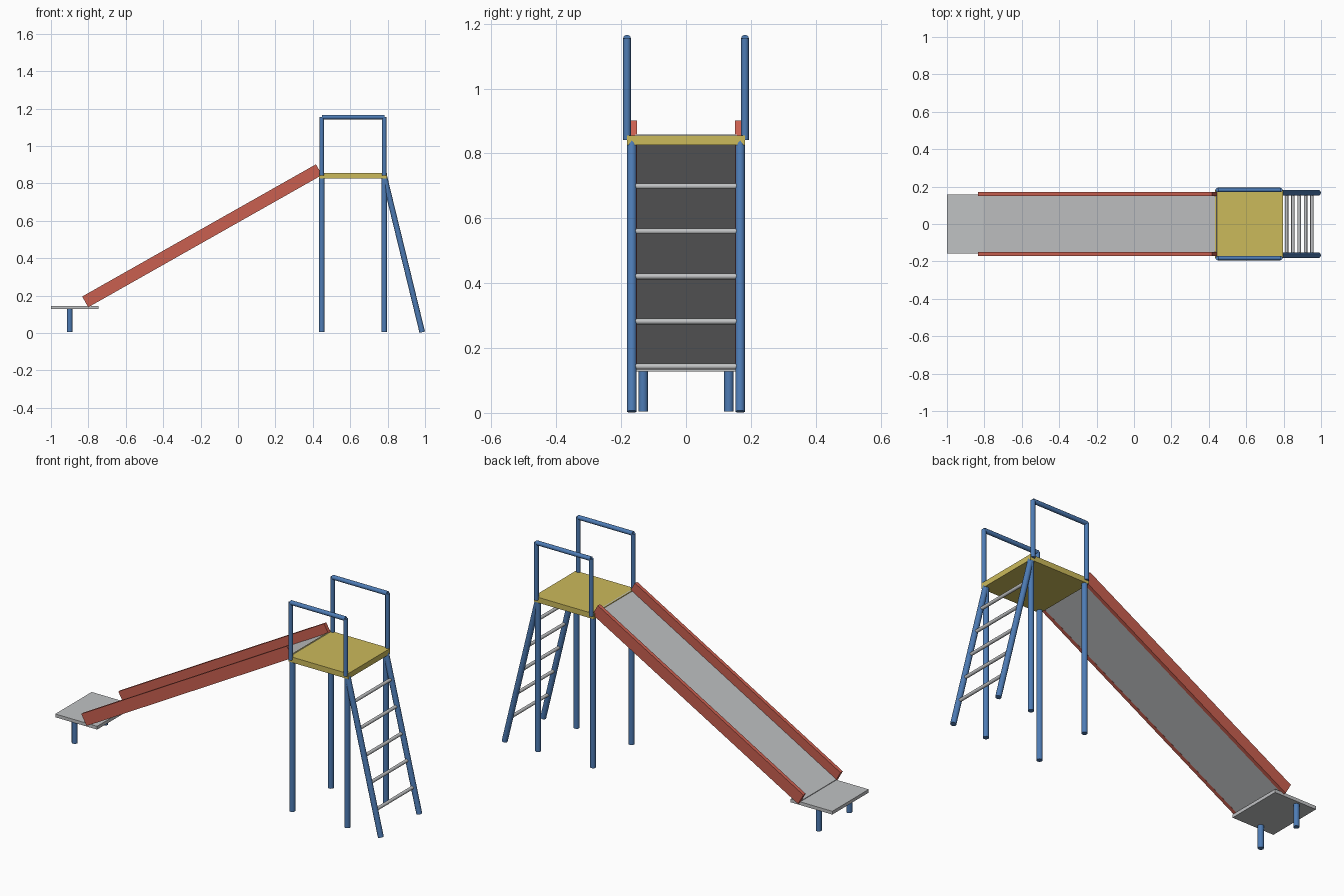
import bpy, bmesh, math
from mathutils import Vector, Matrix

if "Cube" in bpy.data.objects:
    bpy.data.objects.remove(bpy.data.objects["Cube"])


def material(name, color):
    m = bpy.data.materials.new(name)
    m.diffuse_color = (*color, 1)
    m.use_nodes = True
    m.node_tree.nodes["Principled BSDF"].inputs["Base Color"].default_value = m.diffuse_color
    return m


BLUE = material("blue paint", (0.075, 0.20, 0.46))
RED = material("red paint", (0.59, 0.115, 0.08))
YELLOW = material("yellow board", (0.60, 0.49, 0.105))
GREY = material("grey metal", (0.53, 0.54, 0.55))


def finish(name, bm, mat, smooth=False):
    me = bpy.data.meshes.new(name)
    bm.to_mesh(me)
    bm.free()
    me.materials.append(mat)
    ob = bpy.data.objects.new(name, me)
    bpy.context.collection.objects.link(ob)
    if smooth:
        bpy.ops.object.select_all(action='DESELECT')
        ob.select_set(True)
        bpy.context.view_layer.objects.active = ob
        bpy.ops.object.shade_smooth_by_angle(angle=math.radians(40))
    return ob


def box(name, center, size, mat, pitch=0.0):
    """Box tilted upwards towards +x by pitch."""
    bm = bmesh.new()
    mtx = (Matrix.Translation(center) @ Matrix.Rotation(-pitch, 4, 'Y')
           @ Matrix.Diagonal((*size, 1)))
    bmesh.ops.create_cube(bm, size=1, matrix=mtx)
    return finish(name, bm, mat)


def tube(name, a, b, r, mat):
    a, b = Vector(a), Vector(b)
    d = b - a
    bm = bmesh.new()
    mtx = Matrix.Translation((a + b) / 2) @ d.to_track_quat('Z', 'Y').to_matrix().to_4x4()
    bmesh.ops.create_cone(bm, cap_ends=True, segments=12, radius1=r, radius2=r,
                          depth=d.length, matrix=mtx)
    return finish(name, bm, mat, True)


FLOOR = 0.004
X_FRONT, X_BACK = 0.448, 0.782
LEG_Y, HAND_Y = 0.167, 0.182

# Platform
box("platform", (0.615, 0, 0.841), (0.364, 0.364, 0.03), YELLOW)

# Slide: rails and bed share the same slope
low, high = Vector((-0.817, 0, 0.166)), Vector((0.433, 0, 0.873))
along = high - low
pitch = math.atan2(along.z, along.x)
normal = Vector((-math.sin(pitch), 0, math.cos(pitch)))
mid = (low + high) / 2
RAIL_H, BED_T = 0.066, 0.015
box("slide_bed", mid - normal * (RAIL_H - BED_T - 0.001) / 2,
    (along.length, 0.316, BED_T), GREY, pitch)

# Exit board at the foot of the slide
box("exit_board", (-0.873, 0, 0.136), (0.254, 0.316, 0.018), GREY)

# Ladder line
foot, head = Vector((0.985, 0, FLOOR)), Vector((0.782, 0, 0.838))

for side, s in (("left", 1), ("right", -1)):
    y = Vector((0, s, 0))
    box("slide_rail_" + side, mid + y * 0.161,
        (along.length, 0.02, RAIL_H), RED, pitch)
    tube("exit_leg_" + side, (-0.9, s * 0.132, FLOOR), (-0.9, s * 0.132, 0.13), 0.015, BLUE)
    tube("ladder_rail_" + side, foot + y * LEG_Y, head + y * LEG_Y, 0.015, BLUE)
    # Platform legs and handrail posts
    for end, x in (("front", X_FRONT), ("back", X_BACK)):
        tube(f"platform_leg_{end}_{side}", (x, s * LEG_Y, FLOOR), (x, s * LEG_Y, 0.835), 0.015, BLUE)
        tube(f"handrail_post_{end}_{side}", (x, s * HAND_Y, 0.841), (x, s * HAND_Y, 1.155), 0.012, BLUE)
    tube("handrail_bar_" + side, (X_FRONT, s * HAND_Y, 1.154), (X_BACK, s * HAND_Y, 1.154), 0.012, BLUE)

# Ladder rungs
for i in range(1, 6):
    p = foot.lerp(head, i / 6)
    tube(f"ladder_rung_{i}", p + Vector((0, -LEG_Y, 0)), p + Vector((0, LEG_Y, 0)), 0.009, GREY)
